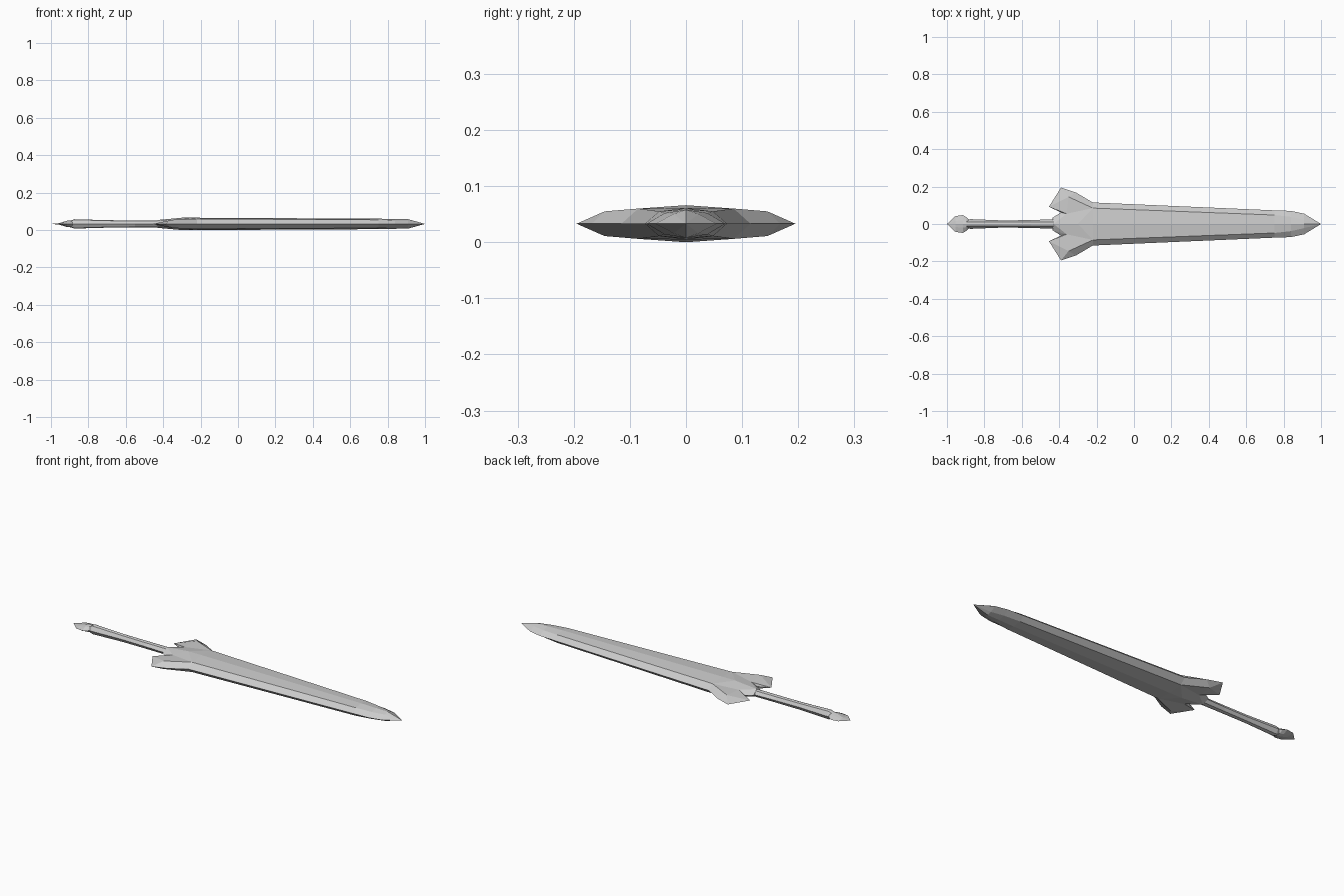
import bpy
import bmesh
from mathutils import Vector

MID = 0.033  # height of the flat symmetry plane

if "Cube" in bpy.data.objects:
    bpy.data.objects.remove(bpy.data.objects["Cube"], do_unlink=True)

steel = bpy.data.materials.new("pale_grey_metal")
steel.use_nodes = True
colour = (0.6, 0.6, 0.6, 1)
steel.diffuse_color = colour
bsdf = next(n for n in steel.node_tree.nodes if n.type == "BSDF_PRINCIPLED")
bsdf.inputs["Base Color"].default_value = colour
bsdf.inputs["Roughness"].default_value = 0.6


def loft(stations):
    """Quarter-section strips; station = x, edge y, crease y, crease h, ridge h."""
    faces = []
    rows = [[(x, e, 0), (x, c, ch), (x, 0, rh)] for x, e, c, ch, rh in stations]
    for a, b in zip(rows, rows[1:]):
        for i in range(2):
            faces.append([a[i], b[i], b[i + 1], a[i + 1]])
    return faces


def cap(station):
    x, e, c, ch, rh = station
    return [(x, e, 0), (x, c, ch), (x, 0, rh), (x, 0, 0)]


def build(name, faces):
    """Mirror quarter faces across both symmetry planes, weld and shade flat."""
    bm = bmesh.new()
    for sy in (1, -1):
        for sz in (1, -1):
            for face in faces:
                pts = []
                for x, y, z in face:
                    p = Vector((x, y * sy, MID + z * sz))
                    if all((p - q).length > 1e-5 for q in pts):
                        pts.append(p)
                if len(pts) > 2:
                    bm.faces.new([bm.verts.new(p) for p in pts])
    bmesh.ops.remove_doubles(bm, verts=bm.verts, dist=1e-5)
    bmesh.ops.recalc_face_normals(bm, faces=bm.faces)
    mesh = bpy.data.meshes.new(name)
    bm.to_mesh(mesh)
    bm.free()
    mesh.materials.append(steel)
    obj = bpy.data.objects.new(name, mesh)
    bpy.context.collection.objects.link(obj)
    return obj


# Blade: bevelled edges, soft central ridge and a pointed tip
blade = [(-0.22, 0.115, 0.085, 0.027, 0.033),
         (0.75, 0.073, 0.048, 0.022, 0.028),
         (0.84, 0.07, 0.038, 0.019, 0.026),
         (0.91, 0.055, 0.022, 0.017, 0.025),
         (1, 0, 0, 0, 0)]

# Guard: swept wings with a notch on each side of the centre block
root_edge, root_crease, root_ridge = (-0.22, 0.115, 0), (-0.22, 0.085, 0.027), (-0.22, 0, 0.033)
shoulder, wing_tip, wing_back = (-0.31, 0.168, 0), (-0.39, 0.195, 0), (-0.455, 0.092, 0)
notch, block_corner, block_end = (-0.39, 0.062, 0), (-0.435, 0.034, 0), (-0.44, 0, 0)
wing_peak, valley = (-0.35, 0.145, 0.022), (-0.36, 0.055, 0.019)
apex, block_top = (-0.3, 0, 0.033), (-0.43, 0, 0.021)
guard = [[root_edge, shoulder, wing_peak, root_crease],
         [shoulder, wing_tip, wing_peak],
         [wing_tip, wing_back, wing_peak],
         [wing_back, valley, wing_peak],
         [wing_back, notch, valley],
         [root_crease, wing_peak, valley],
         [root_crease, valley, apex],
         [root_ridge, root_crease, apex],
         [valley, notch, block_corner],
         [valley, block_corner, block_top],
         [apex, valley, block_top],
         [block_top, block_corner, block_end]]
build("blade_and_guard", loft(blade) + guard)

# Grip: slim waist, flared at both ends
grip = [(-0.895, 0.022, 0.012, 0.015, 0.018),
        (-0.875, 0.026, 0.012, 0.022, 0.025),
        (-0.7, 0.019, 0.01, 0.017, 0.02),
        (-0.55, 0.021, 0.011, 0.016, 0.018),
        (-0.41, 0.026, 0.012, 0.016, 0.018)]
build("grip", loft(grip) + [cap(grip[0]), cap(grip[-1])])

# Pommel: faceted gem that thins out to a point
pommel = [(-1, 0, 0, 0, 0),
          (-0.955, 0.042, 0.016, 0.003, 0.004),
          (-0.915, 0.048, 0.02, 0.012, 0.017),
          (-0.895, 0.036, 0.016, 0.014, 0.018),
          (-0.88, 0.02, 0.01, 0.012, 0.015)]
build("pommel", loft(pommel) + [cap(pommel[-1])])
